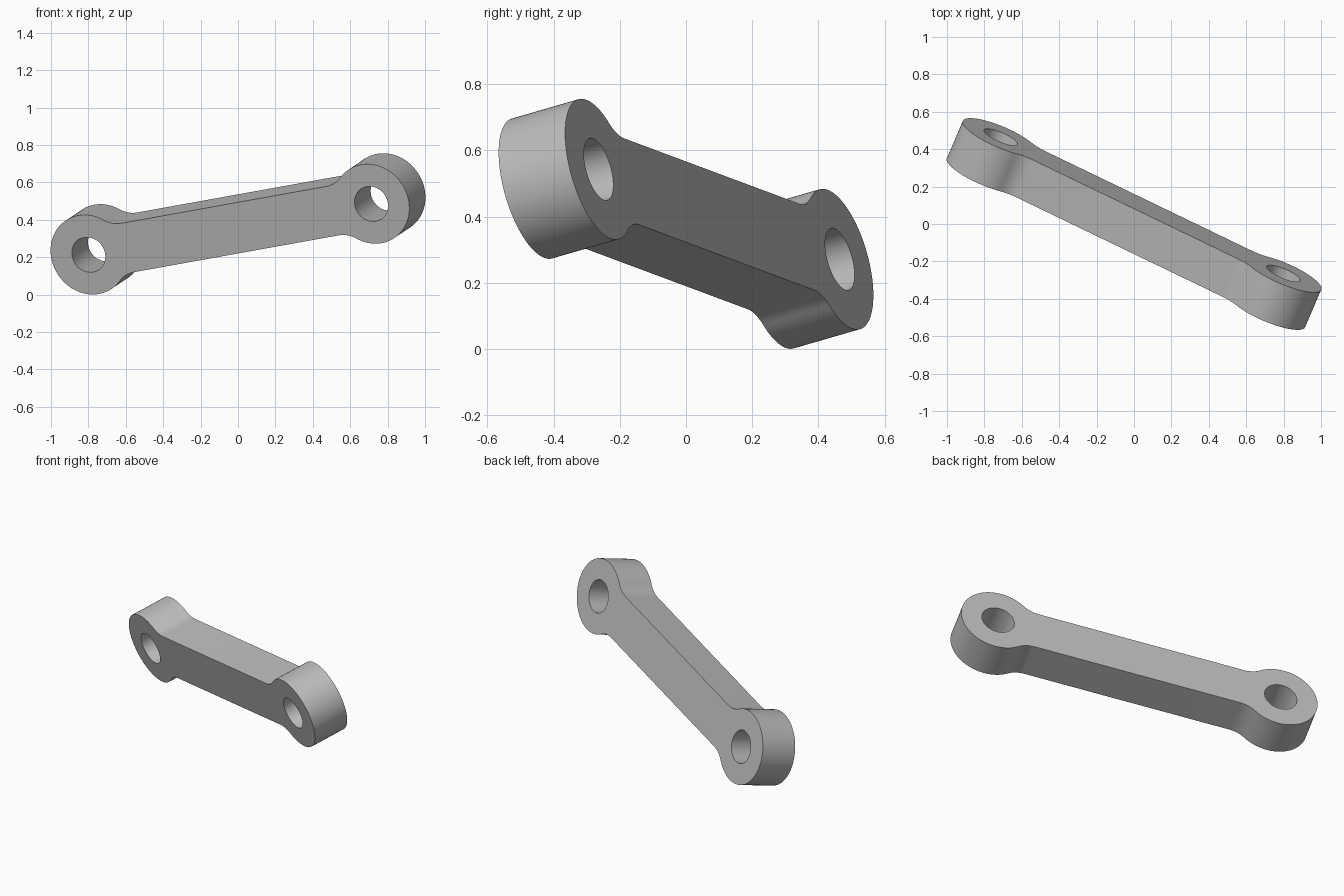
import bpy
import bmesh
from math import sin, cos, pi, atan2, sqrt
from mathutils import Vector, Matrix

cube = bpy.data.objects.get("Cube")
if cube:
    bpy.data.objects.remove(cube, do_unlink=True)

# Link dimensions
HALF_SPAN = 0.85       # half the distance between the eye centres
EYE_R = 0.22
HOLE_R = 0.097
HALF_WIDTH = 0.137     # half the height of the bar
FILLET_R = 0.15
THICKNESS = 0.226


def arc(cx, cy, r, start, end, steps):
    """Points on an arc, both ends included."""
    return [Vector((cx + r * cos(start + (end - start) * i / steps),
                    cy + r * sin(start + (end - start) * i / steps), 0))
            for i in range(steps + 1)]


def add_loop(bm, points):
    verts = [bm.verts.new(p) for p in points]
    return [bm.edges.new((v, verts[i - 1])) for i, v in enumerate(verts)]


# Outline: one eye with its two fillets, then the same turned half round
fillet_y = HALF_WIDTH + FILLET_R
fillet_dx = sqrt((EYE_R + FILLET_R) ** 2 - fillet_y ** 2)
fillet_x = HALF_SPAN - fillet_dx
turn = atan2(fillet_y, fillet_dx)          # angle where eye meets fillet
lower = arc(fillet_x, -fillet_y, FILLET_R, pi / 2, turn, 12)
eye = arc(HALF_SPAN, 0, EYE_R, turn - pi, pi - turn, 72)
upper = [Vector((p.x, -p.y, 0)) for p in reversed(lower)]
half = lower + eye[1:-1] + upper
outline = half + [-p for p in half]

# Flat plate with two holes, extruded to full thickness
bm = bmesh.new()
edges = add_loop(bm, outline)
for side in (-1, 1):
    edges += add_loop(bm, arc(side * HALF_SPAN, 0, HOLE_R, 0, 2 * pi, 56)[:-1])
bmesh.ops.triangle_fill(bm, edges=edges, use_beauty=True, normal=(0, 0, 1))
plate = bm.faces[:]
extruded = bmesh.ops.extrude_face_region(bm, geom=plate)
top = [g for g in extruded["geom"] if isinstance(g, bmesh.types.BMVert)]
bmesh.ops.translate(bm, verts=top, vec=(0, 0, THICKNESS))
bmesh.ops.translate(bm, verts=bm.verts[:], vec=(0, 0, -THICKNESS / 2))
bmesh.ops.recalc_face_normals(bm, faces=bm.faces[:])

# Tilt the link into place
normal = Vector((0.382, 0.888, 0.257)).normalized()
along = Vector((0.889, -0.428, 0.16))
along = (along - normal * along.dot(normal)).normalized()
across = normal.cross(along)
tilt = Matrix((along, across, normal)).transposed().to_4x4()
bm.transform(Matrix.Translation((0, 0, 0.378)) @ tilt)

mesh = bpy.data.meshes.new("link_bar")
bm.to_mesh(mesh)
bm.free()
link = bpy.data.objects.new("link_bar", mesh)
bpy.context.collection.objects.link(link)

# Material
grey = bpy.data.materials.new("plain_grey")
grey.use_nodes = True
colour = (0.5, 0.5, 0.5, 1)
grey.diffuse_color = colour
grey.node_tree.nodes["Principled BSDF"].inputs["Base Color"].default_value = colour
mesh.materials.append(grey)

# Smooth round walls, sharp rims
bpy.ops.object.select_all(action='DESELECT')
link.select_set(True)
bpy.context.view_layer.objects.active = link
bpy.ops.object.shade_smooth_by_angle(angle=pi / 6)
